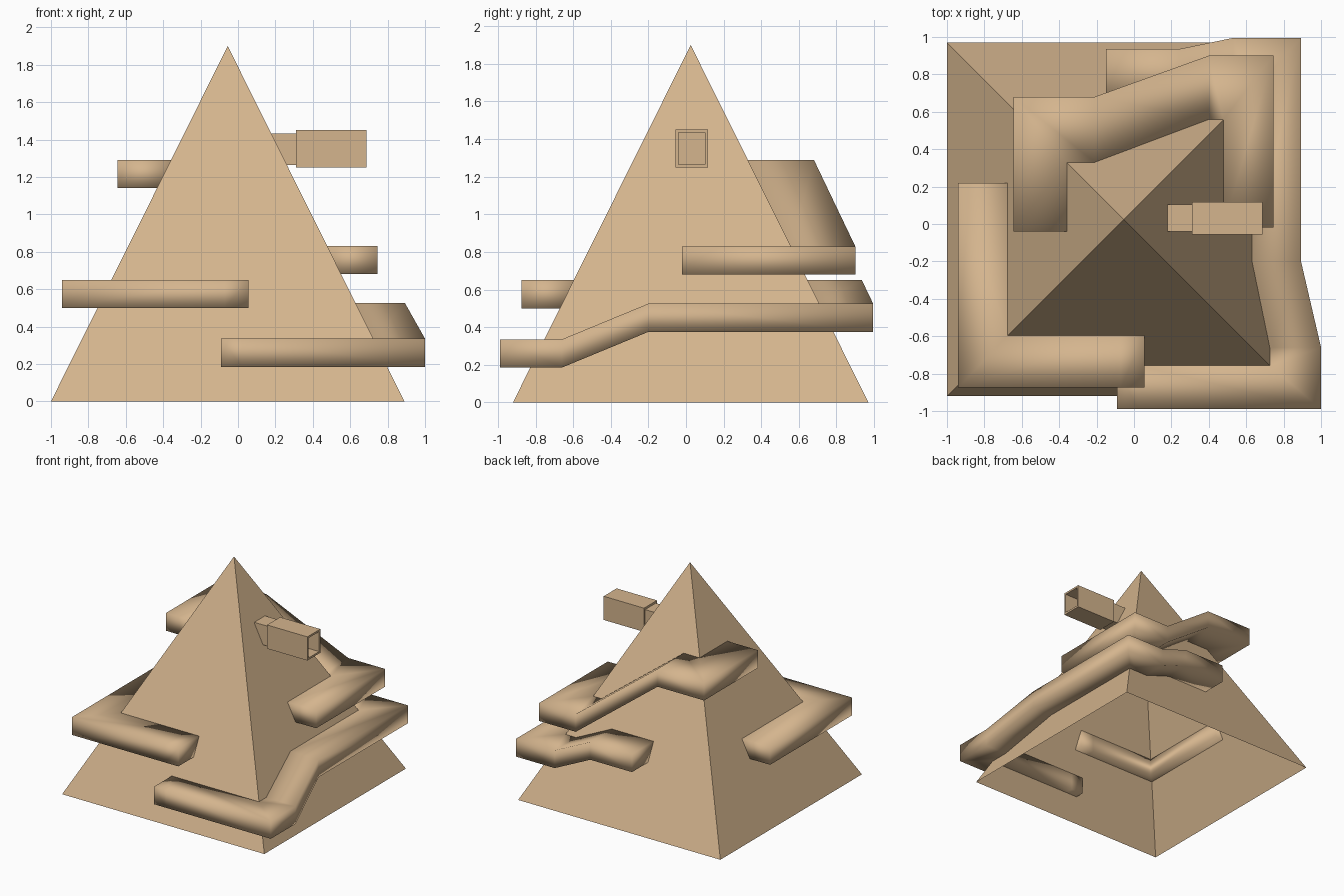
import bpy, bmesh

if "Cube" in bpy.data.objects:
    bpy.data.objects.remove(bpy.data.objects["Cube"])

sand = bpy.data.materials.new("sand tan")
sand.diffuse_color = (0.66, 0.46, 0.27, 1)
sand.use_nodes = True
sand.node_tree.nodes["Principled BSDF"].inputs["Base Color"].default_value = sand.diffuse_color

BAND_H = 0.15


def add_mesh(name, verts, faces, smooth=False, recalc=True):
    me = bpy.data.meshes.new(name)
    me.from_pydata(verts, [], faces)
    if recalc:
        bm = bmesh.new()
        bm.from_mesh(me)
        bmesh.ops.recalc_face_normals(bm, faces=bm.faces)
        bm.to_mesh(me)
        bm.free()
    for p in me.polygons:
        p.use_smooth = smooth
    me.materials.append(sand)
    ob = bpy.data.objects.new(name, me)
    bpy.context.collection.objects.link(ob)
    return ob


def ledge(name, stations):
    """Sweep a rectangular section; station = outer x, outer y, inner x, inner y, top z."""
    verts, faces = [], []
    for ox, oy, ix, iy, z in stations:
        verts += [(ox, oy, z), (ox, oy, z - BAND_H), (ix, iy, z - BAND_H), (ix, iy, z)]
    n = len(stations)
    for s in range(n - 1):
        for k in range(4):
            a, b = s * 4 + k, s * 4 + (k + 1) % 4
            faces.append((a, b, b + 4, a + 4))
    faces += [(3, 2, 1, 0), tuple(range(4 * n - 4, 4 * n))]
    return add_mesh(name, verts, faces, smooth=True)


def tube(name, x0, x1, y0, y1, z0, z1, wall, depth):
    """Square tube along x, open at the +x end down to the given depth."""
    def ring(x, t):
        return [(x, y0 + t, z0 + t), (x, y1 - t, z0 + t), (x, y1 - t, z1 - t), (x, y0 + t, z1 - t)]
    verts = ring(x0, 0) + ring(x1, 0) + ring(x1, wall) + ring(depth, wall)
    faces = [(0, 1, 2, 3), (12, 13, 14, 15)]
    for r in range(3):
        for k in range(4):
            a, b = r * 4 + k, r * 4 + (k + 1) % 4
            faces.append((a, b, b + 4, a + 4))
    return add_mesh(name, verts, faces)


# hollow pyramid, open underneath
add_mesh("pyramid_shell",
         [(-1, -0.92, 0), (0.89, -0.92, 0), (0.89, 0.97, 0), (-1, 0.97, 0), (-0.055, 0.025, 1.9)],
         [(0, 1, 4), (1, 2, 4), (2, 3, 4), (3, 0, 4)], recalc=False)

# lower ledge: front, right side (rising), back (rising)
ledge("lower_ledge", [
    (-0.09, -0.99, -0.09, -0.756, 0.335),
    (0.02, -0.99, 0.02, -0.756, 0.335),
    (1.0, -0.99, 0.726, -0.756, 0.335),
    (1.0, -0.66, 0.726, -0.66, 0.335),
    (0.893, -0.20, 0.631, -0.20, 0.525),
    (0.893, 0.995, 0.631, 0.711, 0.525),
    (0.53, 0.995, 0.53, 0.711, 0.525),
    (0.24, 0.935, 0.24, 0.647, 0.65),
    (-0.15, 0.935, -0.15, 0.647, 0.65)])

# middle ledge: level, around the front left corner
ledge("middle_ledge", [
    (0.055, -0.875, 0.055, -0.597, 0.65),
    (-0.07, -0.875, -0.07, -0.597, 0.65),
    (-0.94, -0.875, -0.677, -0.597, 0.65),
    (-0.94, 0.22, -0.677, 0.22, 0.65)])

# upper ledge: right side, back (rising), left side
ledge("upper_ledge", [
    (0.745, -0.02, 0.477, -0.02, 0.83),
    (0.745, 0.90, 0.477, 0.559, 0.83),
    (0.40, 0.90, 0.40, 0.559, 0.83),
    (-0.21, 0.68, -0.21, 0.33, 1.29),
    (-0.645, 0.68, -0.358, 0.33, 1.29),
    (-0.645, -0.04, -0.358, -0.04, 1.29)])

# spout on the right face: narrow neck and wider open sleeve
add_mesh("spout_neck",
         [(x, y, z) for x in (0.18, 0.315) for y in (-0.04, 0.103) for z in (1.263, 1.432)],
         [(0, 1, 3, 2), (0, 4, 5, 1), (2, 3, 7, 6), (0, 2, 6, 4), (1, 5, 7, 3), (4, 6, 7, 5)])
tube("spout_sleeve", 0.31, 0.687, -0.055, 0.118, 1.25, 1.45, 0.016, 0.32)
